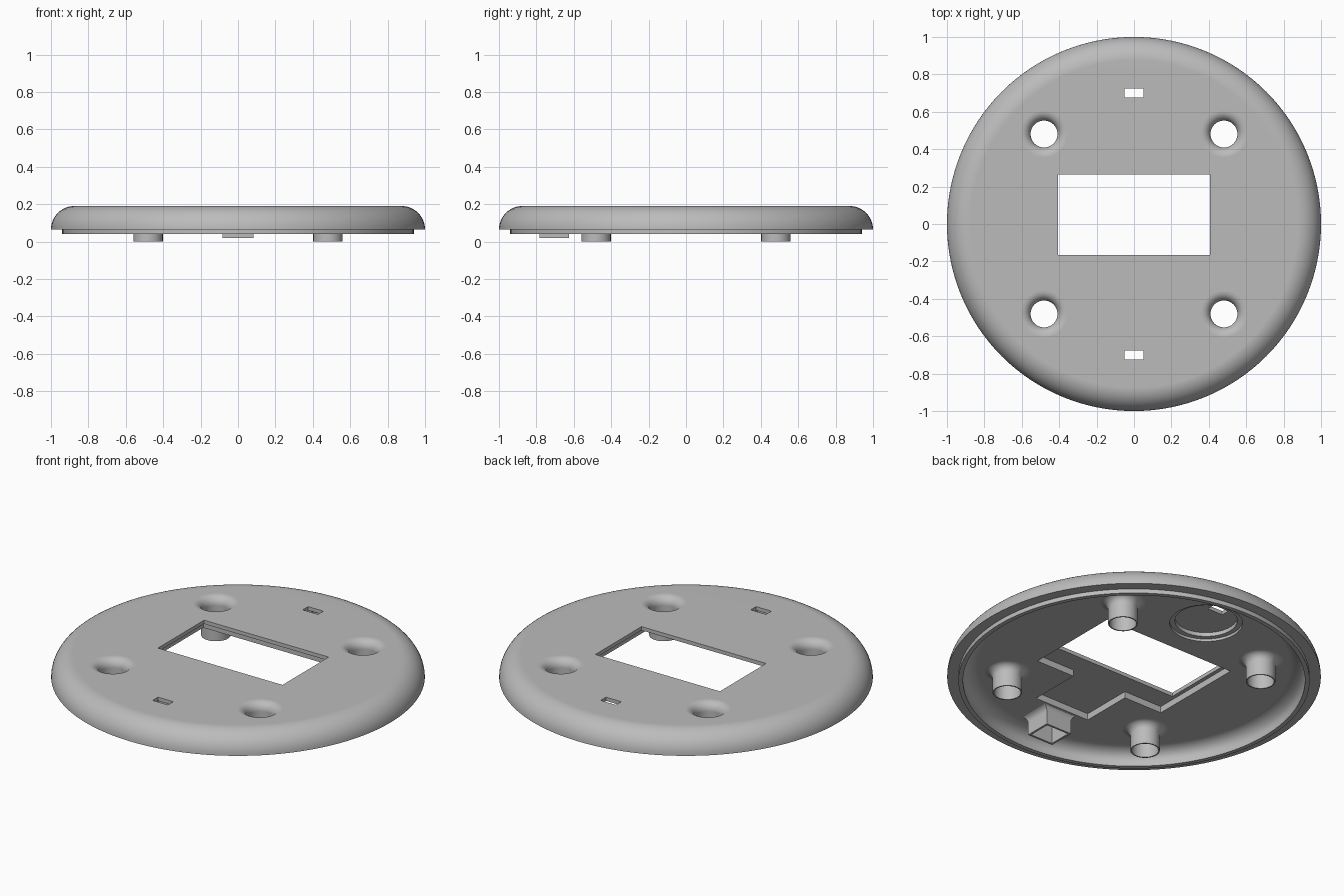
import bpy, bmesh
from math import sin, cos, pi, radians

cube = bpy.data.objects.get("Cube")
if cube:
    bpy.data.objects.remove(cube, do_unlink=True)

grey = bpy.data.materials.new("plain_grey")
grey.use_nodes = True
colour = (0.5, 0.5, 0.5, 1)
grey.diffuse_color = colour
grey.node_tree.nodes["Principled BSDF"].inputs["Base Color"].default_value = colour

TOP, UNDER, FLOOR = 0.19, 0.13, 0.168
POST = 0.481


def loft(name, rings, closed=False):
    """Skin a list of point rings; cap the ends, or join last ring to first."""
    bm = bmesh.new()
    loops = [[bm.verts.new(p) for p in ring] for ring in rings]
    n = len(loops[0])
    pairs = list(zip(loops, loops[1:]))
    if closed:
        pairs.append((loops[-1], loops[0]))
    else:
        bm.faces.new(loops[0])
        bm.faces.new(loops[-1])
    for a, b in pairs:
        for i in range(n):
            j = (i + 1) % n
            bm.faces.new((a[i], a[j], b[j], b[i]))
    bmesh.ops.recalc_face_normals(bm, faces=bm.faces)
    mesh = bpy.data.meshes.new(name)
    bm.to_mesh(mesh)
    bm.free()
    mesh.materials.append(grey)
    obj = bpy.data.objects.new(name, mesh)
    bpy.context.collection.objects.link(obj)
    return obj


def circle(r, z, n, cx=0, cy=0):
    return [(cx + r * cos(2 * pi * i / n), cy + r * sin(2 * pi * i / n), z)
            for i in range(n)]


def rect(x, y0, y1, z):
    return [(-x, y0, z), (x, y0, z), (x, y1, z), (-x, y1, z)]


def arc(cr, cz, rr, rz, a0, a1, steps):
    """Profile points on an elliptical arc, angles in degrees."""
    pts = []
    for i in range(steps + 1):
        a = radians(a0 + (a1 - a0) * i / steps)
        pts.append((cr + rr * cos(a), cz + rz * sin(a)))
    return pts


def cut(obj, cutter):
    mod = obj.modifiers.new("cut", "BOOLEAN")
    mod.operation = "DIFFERENCE"
    mod.solver = "EXACT"
    mod.object = cutter
    bpy.context.view_layer.objects.active = obj
    bpy.ops.object.modifier_apply(modifier=mod.name)
    bpy.data.objects.remove(cutter, do_unlink=True)


def smooth(obj):
    bpy.ops.object.select_all(action="DESELECT")
    obj.select_set(True)
    bpy.context.view_layer.objects.active = obj
    bpy.ops.object.shade_smooth_by_angle(angle=radians(30))
    mod = obj.modifiers.new("flat_face_normals", "WEIGHTED_NORMAL")
    mod.keep_sharp = True


# Round cover: rounded outer edge, thin locating lip, hollow underside
profile = arc(0.875, 0.065, 0.125, 0.125, 90, 0, 12)
profile += [(0.94, 0.065), (0.94, 0.04), (0.915, 0.04)]
profile += arc(0.835, 0.065, 0.08, UNDER - 0.065, 0, 90, 8)
cover = loft("round_cover", [circle(r, z, 128) for r, z in profile])

# Stepped pocket behind the window, then the window itself
cut(cover, loft("pocket", [[(x, y, z) for x, y in (
    (-0.43, 0.29), (-0.43, -0.29), (-0.18, -0.29), (-0.18, -0.6),
    (0.18, -0.6), (0.18, -0.29), (0.43, -0.29), (0.43, 0.29))]
    for z in (0, FLOOR)]))
cut(cover, loft("window", [rect(0.407, -0.166, 0.265, z) for z in (0, 0.3)]))

# Stepped round recess under the back slot
for r, z in ((0.195, 0.145), (0.167, FLOOR)):
    cut(cover, loft("recess", [circle(r, h, 64, 0, 0.6) for h in (0, z)]))

# Small slots, and the hollow above the square tube
cut(cover, loft("tube_hollow", [rect(0.072, -0.77, -0.637, z) for z in (0, FLOOR)]))
for y in (-0.7, 0.7):
    cut(cover, loft("slot", [rect(0.05, y - 0.025, y + 0.025, z) for z in (0, 0.3)]))

# Four hollow screw posts with flared mouths and flared roots
post = arc(0.122, 0.14, 0.05, 0.05, 90, 180, 8)
post += [(0.072, 0), (0.079, 0)]
post += arc(0.122, 0.087, 0.043, UNDER - 0.087, 180, 90, 8)
for side, x in (("left", POST), ("right", -POST)):
    for end, y in (("front", -POST), ("back", POST)):
        cut(cover, loft("post_hole", [circle(0.122, z, 48, x, y) for z in (0, 0.3)]))
        smooth(loft(f"{end}_{side}_screw_post",
                    [circle(r, z, 48, x, y) for r, z in post], closed=True))
smooth(cover)

# Square tube under the front slot, flared where it meets the cover
flare = arc(0.035, 0.095, 0.035, UNDER + 0.002 - 0.095, 180, 90, 6)
tube = [rect(0.072, -0.77, -0.637, z) for z in (UNDER + 0.002, 0.02)]
tube += [rect(0.084, -0.782, -0.625, 0.02)]
tube += [rect(0.084 + d, -0.782 - d, -0.625 + d * 0.5, z) for d, z in flare]
smooth(loft("square_tube", tube, closed=True))
